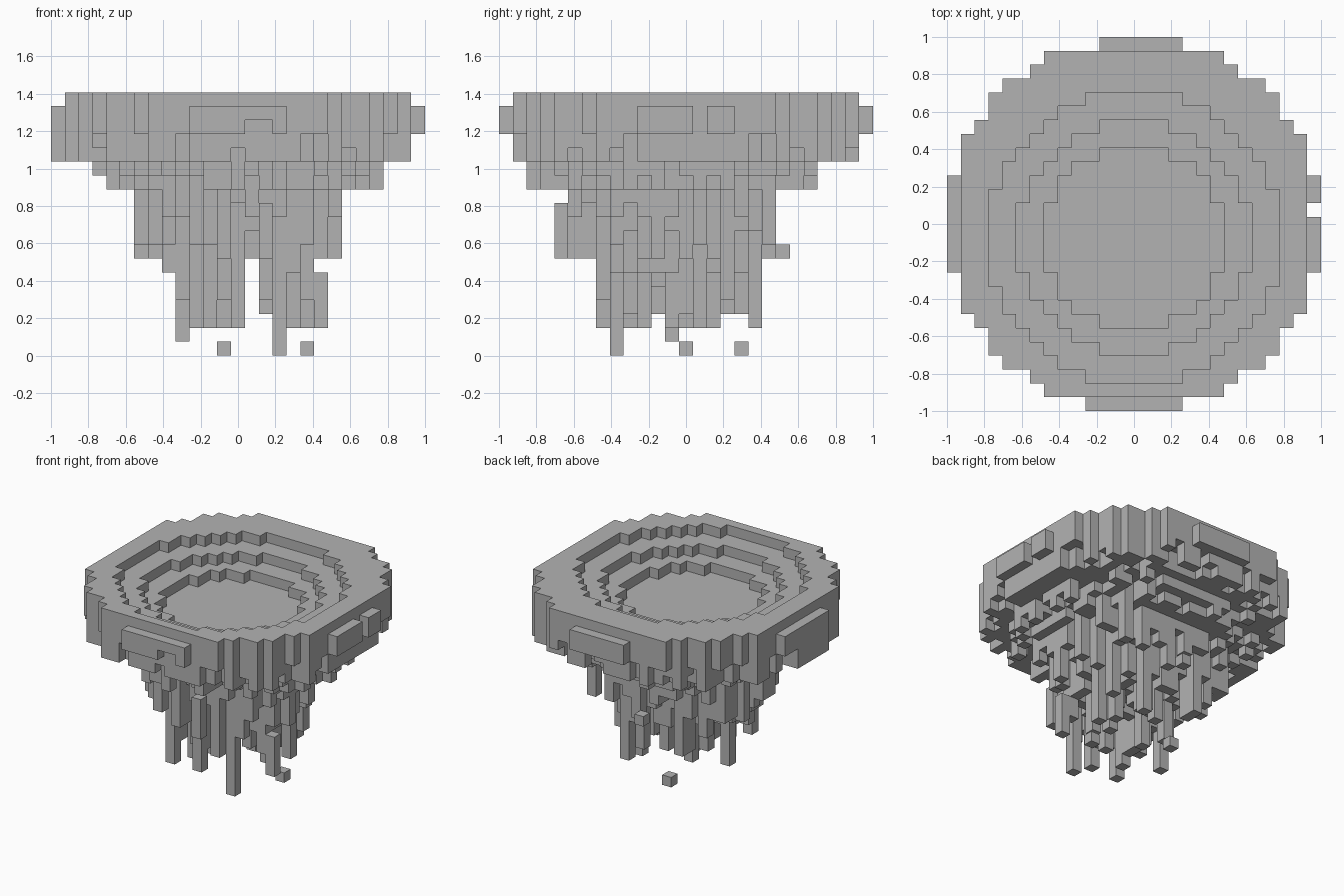
import bpy, bmesh, random
from mathutils import Vector

if "Cube" in bpy.data.objects:
    bpy.data.objects.remove(bpy.data.objects["Cube"], do_unlink=True)

random.seed(7)
U = 2 / 27  # edge of one block

stone = bpy.data.materials.new("grey_stone")
stone.use_nodes = True
colour = (0.45, 0.45, 0.45, 1)
stone.diffuse_color = colour
stone.node_tree.nodes["Principled BSDF"].inputs["Base Color"].default_value = colour


def disc(r2, cy=0):
    """Block columns inside a circle of squared radius r2."""
    span = range(-13, 14)
    return {(i, j) for i in span for j in span if i * i + (j - cy) ** 2 <= r2}


# Lowest block level allowed in each row across x and across y
LOW_X = [14, 14, 14, 13, 12, 12, 7, 7, 6, 1, 2, 2, 2, 2, 7, 3, 0, 2, 2, 2, 7, 12, 12, 12, 14, 14, 16]
LOW_Y = [16, 14, 12, 12, 7, 7, 7, 2, 0, 2, 2, 3, 1, 2, 2, 2, 3, 3, 2, 7, 7, 12, 12, 14, 14, 14, 16]


def limit(i, j):
    return max(LOW_X[i + 13], LOW_Y[j + 13])


# Ragged underside: longer columns towards the middle
def hang(i, j):
    r = (i * i + j * j) ** 0.5
    if r > 10.9:
        level = random.choice([14, 14, 14, 15, 16])
    elif r > 8.7:
        level = random.choice([12, 13, 13, 14, 14])
    elif r > 6.7:
        level = random.choice([8, 10, 11, 12, 12, 13])
    elif r > 4:
        level = random.choice([4, 6, 7, 8, 9, 10, 11])
    else:
        level = random.choice([3, 5, 6, 7, 7, 8, 9])
    return max(level, limit(i, j))


body = {c for c in disc(182) if max(map(abs, c)) < 13}
bottom = {c: hang(*c) for c in sorted(body)}

# Long pillars
for c in [(3, -5), (-4, -1), (0, -6), (-3, -6), (6, -3), (5, 1), (3, 5)]:
    bottom[c] = limit(*c)

# Every row gets at least one column that reaches its lowest level
for axis, low in ((0, LOW_X), (1, LOW_Y)):
    for n in range(-12, 13):
        row = [c for c in sorted(body) if c[axis] == n]
        goal = low[n + 13]
        if min(bottom[c] for c in row) > goal:
            fits = [c for c in row if limit(*c) <= goal]
            if fits:
                pick = min(fits, key=lambda c: c[0] ** 2 + c[1] ** 2 + random.uniform(0, 25))
                bottom[pick] = goal

# Stepped basin sunk into the top
steps = [disc(110, -1), disc(70, -1), disc(42, -1)]
top = {c: 19 - sum(c in s for s in steps) for c in body}

basin = {(i, j, k) for (i, j) in body for k in range(14, top[i, j]) if k >= bottom[i, j]}
hanging = {(i, j, k) for (i, j) in body for k in range(bottom[i, j], 14)}


# Gaps that leave loose stones
def is_gap(i, j, k):
    return (i == 6 and k == 6) or (j == -9 and k == 11) or (j == 7 and 8 <= k < 12)


hanging = {c for c in hanging if not is_gap(*c)}
loose = {(5, 0, 0), (-1, 4, 0)}

# Ledges standing out on the four sides
ledge = set()
for n in range(-3, 4):
    ledge |= {(-13, n, k) for k in range(14 if n < 2 else 16, 18)}
    ledge |= {(n, -13, k) for k in (16, 17) if k == 17 or n not in (1, 2)}
    if n != 1:
        ledge |= {(13, n, k) for k in (16, 17)}
    if n != -3:
        ledge |= {(n, 13, k) for k in (16, 17)}

solid = basin | hanging | loose | ledge


def build(name, cells):
    """Make one mesh from the outer faces of a set of blocks."""
    bm = bmesh.new()
    corners = {}

    def corner(p):
        key = tuple(round(2 * v) for v in p)
        if key not in corners:
            corners[key] = bm.verts.new(p * U)
        return corners[key]

    for cell in sorted(cells):
        centre = Vector(cell) + Vector((0, 0, 0.5))
        for axis in range(3):
            for sign in (-1, 1):
                n = Vector((0, 0, 0))
                n[axis] = sign
                if tuple(int(a + b) for a, b in zip(cell, n)) in solid:
                    continue
                u = Vector((0, 0, 0))
                u[(axis + 1) % 3] = 0.5
                v = n.cross(u)
                mid = centre + n / 2
                bm.faces.new([corner(mid + d) for d in (-u - v, u - v, u + v, v - u)])
    mesh = bpy.data.meshes.new(name)
    bm.to_mesh(mesh)
    bm.free()
    mesh.materials.append(stone)
    bpy.context.collection.objects.link(bpy.data.objects.new(name, mesh))


build("stepped_basin", basin)
build("side_ledges", ledge)
build("hanging_stones", hanging)
build("loose_stones", loose)
